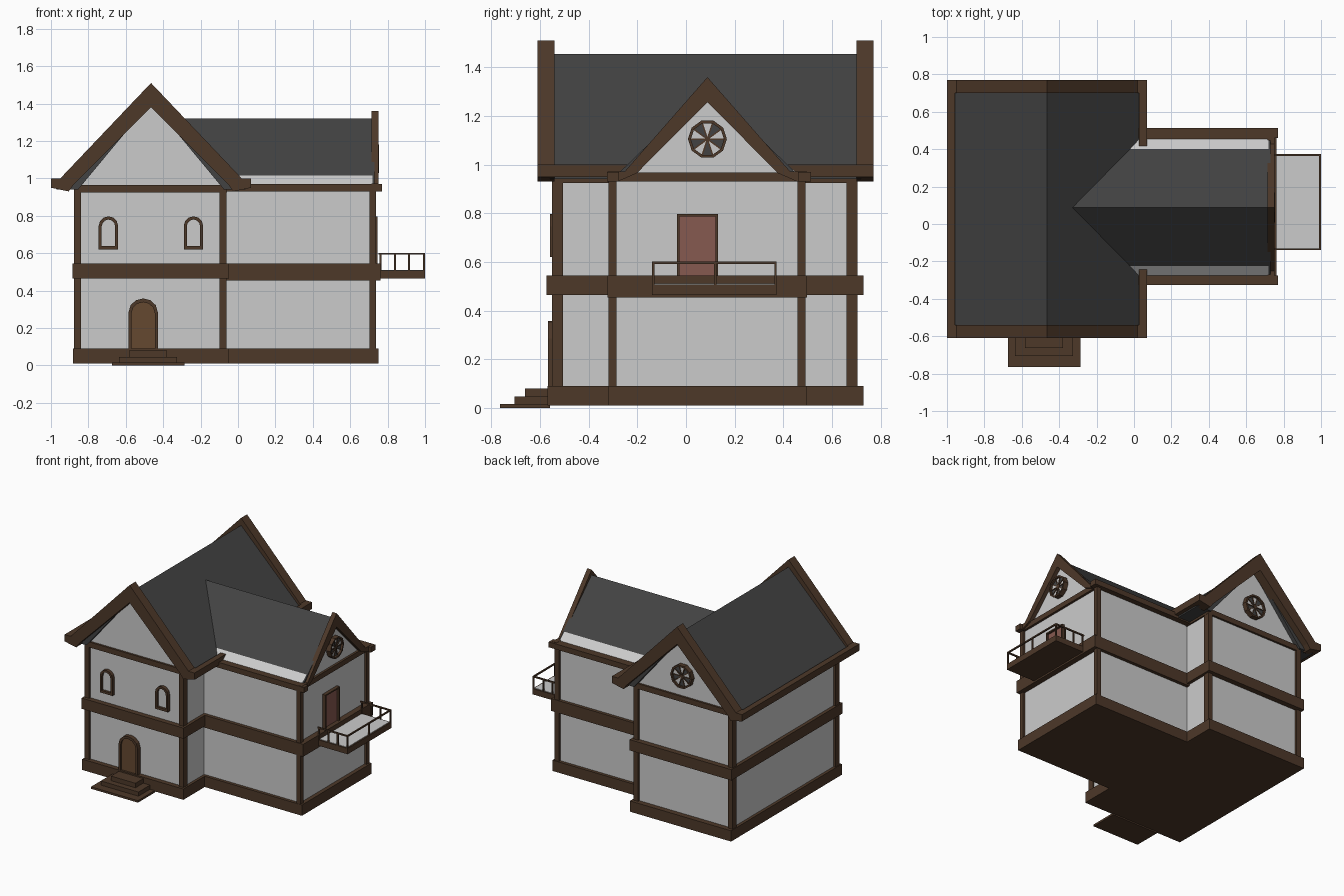
import bpy, bmesh
from math import sin, cos, pi

if "Cube" in bpy.data.objects:
    bpy.data.objects.remove(bpy.data.objects["Cube"])


def material(name, r, g, b):
    m = bpy.data.materials.new(name)
    m.diffuse_color = (r, g, b, 1)
    m.use_nodes = True
    m.node_tree.nodes["Principled BSDF"].inputs["Base Color"].default_value = m.diffuse_color
    return m


TIMBER = material("timber", 0.075, 0.04, 0.022)
SLATE = material("slate", 0.055, 0.055, 0.055)
OAK = material("oak", 0.13, 0.065, 0.03)
RED = material("red_wood", 0.24, 0.10, 0.08)


def prisms(name, polys, axis, a, b, mat=None):
    """Extrude 2D outlines (u, z) along x or y from a to b."""
    bm = bmesh.new()
    place = (lambda u, v, d: (d, u, v)) if axis == 'x' else (lambda u, v, d: (u, d, v))
    for poly in polys:
        lo = [bm.verts.new(place(u, v, a)) for u, v in poly]
        hi = [bm.verts.new(place(u, v, b)) for u, v in poly]
        bm.faces.new(lo)
        bm.faces.new(hi[::-1])
        n = len(poly)
        for i in range(n):
            j = (i + 1) % n
            bm.faces.new((lo[i], hi[i], hi[j], lo[j]))
    bmesh.ops.recalc_face_normals(bm, faces=bm.faces)
    me = bpy.data.meshes.new(name)
    bm.to_mesh(me)
    bm.free()
    ob = bpy.data.objects.new(name, me)
    bpy.context.collection.objects.link(ob)
    if mat:
        me.materials.append(mat)
    return ob


def box(name, x0, x1, y0, y1, z0, z1, mat=None):
    return prisms(name, [[(x0, z0), (x1, z0), (x1, z1), (x0, z1)]], 'y', y0, y1, mat)


def mirrored(half, c):
    """Close a half outline by mirroring it about u = c."""
    return [(c + u, z) for u, z in half] + [(c - u, z) for u, z in half[::-1] if u > 0]


def halves(half, c):
    return [[(c + s * u, z) for u, z in half] for s in (1, -1)]


def band(outer, inner, closed=True):
    n = len(outer)
    return [[outer[i], outer[(i + 1) % n], inner[(i + 1) % n], inner[i]]
            for i in range(n if closed else n - 1)]


def arch(c, w, z0, spring, top):
    """Five-sided arched opening outline."""
    arc = [(c + w * cos(pi * i / 6), spring + (top - spring) * sin(pi * i / 6)) for i in range(7)]
    return [(c + w, z0)] + arc + [(c - w, z0)]


MX, WY = -0.465, 0.088  # ridge lines of main block and wing

# Walls with gables
prisms("main_walls", [mirrored([(0, 1.44), (0.395, 1.02), (0.395, 0.03)], MX)], 'y', -0.535, 0.69)
prisms("wing_walls", [mirrored([(0, 1.30), (0.385, 0.95), (0.385, 0.03)], WY)], 'x', -0.3, 0.72)

# Base plinths, floor bands and top beams
for nm, z0, z1, e in (("plinth", 0.01, 0.09, 0.0), ("floor_band", 0.465, 0.545, 0.003)):
    box("main_" + nm, -0.882 - e, -0.05 + e, -0.57 - e, 0.73, z0, z1, TIMBER)
    box("wing_" + nm, -0.3, 0.75 + 4 * e, -0.32 - e, 0.497, z0 - 4 * e, z1, TIMBER)
box("main_top_beam", -0.877, -0.06, -0.55, 0.705, 0.925, 0.965, TIMBER)
box("wing_top_beam", -0.3, 0.737, -0.318, 0.492, 0.93, 0.968, TIMBER)

# Corner posts
for x in (-0.877, -0.1):
    for y in (-0.55, 0.66):
        box("main_post", x, x + 0.038, y, y + 0.045, 0.05, 0.95, TIMBER)
for y in (-0.318, 0.459):
    box("wing_post", 0.702, 0.737, y, y + 0.033, 0.05, 0.95, TIMBER)

# Roof slopes
prisms("main_roof", halves([(0, 1.455), (0.505, 0.955), (0.505, 0.94), (0.39, 0.94), (0, 1.41)], MX),
       'y', -0.56, 0.72, SLATE)
prisms("wing_roof", halves([(0, 1.32), (0.372, 0.958), (0.372, 0.94), (0.34, 0.94), (0, 1.28)], WY),
       'x', -0.38, 0.73, SLATE)

# Gable bargeboards
main_barge = halves([(0, 1.51), (0.485, 1.0), (0.535, 1.0), (0.535, 0.95), (0.44, 0.93),
                     (0.415, 0.965), (0, 1.38)], MX)
prisms("front_bargeboard", main_barge, 'y', -0.61, -0.54, TIMBER)
prisms("back_bargeboard", main_barge, 'y', 0.70, 0.77, TIMBER)
prisms("wing_bargeboard", halves([(0, 1.36), (0.34, 0.972), (0.41, 0.972), (0.41, 0.93), (0.37, 0.93),
                                  (0.29, 0.965), (0, 1.257)], WY), 'x', 0.715, 0.75, TIMBER)

# Eave trims, open where the wing joins the main roof
box("left_eave", -1.0, -0.958, -0.61, 0.77, 0.95, 1.0, TIMBER)
box("right_front_eave", 0.028, 0.07, -0.61, -0.2, 0.95, 1.0, TIMBER)
box("right_back_eave", 0.028, 0.07, 0.385, 0.77, 0.95, 1.0, TIMBER)
box("wing_front_eave", -0.07, 0.77, -0.325, -0.275, 0.93, 0.97, TIMBER)
box("wing_back_eave", -0.07, 0.77, 0.46, 0.513, 0.93, 0.97, TIMBER)


def round_window(name, c, z, r, axis, wall, out):
    n = 10
    ring = lambda q: [(c + q * cos(2 * pi * i / n), z + q * sin(2 * pi * i / n)) for i in range(n)]
    rim, pane = ring(r), ring(r * 0.85)
    prisms(name + "_rim", band(rim, pane), axis, wall, wall + out, TIMBER)
    wedges = [[(c, z), pane[i], pane[(i + 1) % n]] for i in range(n)]
    prisms(name + "_light_panes", wedges[::2], axis, wall, wall + out * 0.6)
    prisms(name + "_dark_panes", wedges[1::2], axis, wall, wall + out * 0.6, SLATE)
    bars = []
    for i in range(n):
        a = 2 * pi * i / n
        dx, dz = -0.003 * sin(a), 0.003 * cos(a)
        u, v = pane[i]
        bars.append([(c + dx, z + dz), (u + dx, v + dz), (u - dx, v - dz), (c - dx, z - dz)])
    prisms(name + "_spokes", bars, axis, wall, wall + out * 0.75, TIMBER)


round_window("wing_round_window", WY, 1.105, 0.08, 'x', 0.718, 0.037)
round_window("back_round_window", MX, 1.12, 0.088, 'y', 0.688, 0.037)

# Arched front windows
for c in (-0.693, -0.238):
    outer, inner = arch(c, 0.052, 0.62, 0.745, 0.797), arch(c, 0.036, 0.638, 0.742, 0.78)
    prisms("window_frame", band(outer, inner), 'y', -0.56, -0.53, TIMBER)
    prisms("window_pane", [inner], 'y', -0.542, -0.53)

# Arched front door
outer, inner = arch(-0.507, 0.078, 0.08, 0.285, 0.358), arch(-0.507, 0.062, 0.08, 0.28, 0.338)
prisms("front_door_frame", band(outer, inner, False), 'y', -0.567, -0.53, TIMBER)
prisms("front_door", [inner], 'y', -0.555, -0.53, OAK)

# Front steps
for x0, x1, y, z0, z1 in ((-0.673, -0.287, -0.765, 0.0, 0.015), (-0.635, -0.325, -0.705, 0.015, 0.046),
                          (-0.582, -0.38, -0.662, 0.046, 0.08)):
    box("front_step", x0, x1, y, -0.56, z0, z1, TIMBER)

# Balcony door
frame = [(-0.037, 0.5), (-0.037, 0.797), (0.132, 0.797), (0.132, 0.5)]
leaf = [(-0.026, 0.5), (-0.026, 0.787), (0.121, 0.787), (0.121, 0.5)]
prisms("balcony_door_frame", band(frame, leaf, False), 'x', 0.71, 0.745, TIMBER)
prisms("balcony_door", [leaf], 'x', 0.71, 0.73, RED)

# Balcony slab, floor and railing
box("balcony_slab", 0.74, 1.0, -0.14, 0.373, 0.465, 0.508, TIMBER)
box("balcony_floor", 0.74, 0.99, -0.13, 0.363, 0.5, 0.511)
T = 0.01
for y in (-0.14, 0.363):
    box("side_rail", 0.75, 1.0, y, y + T, 0.592, 0.602, TIMBER)
    for x in (0.757, 0.835, 0.91, 0.99):
        box("rail_post", x, x + T, y, y + T, 0.5, 0.6, TIMBER)
box("front_rail", 0.99, 1.0, -0.14, 0.373, 0.592, 0.602, TIMBER)
box("rail_post", 0.99, 1.0, 0.115, 0.125, 0.5, 0.6, TIMBER)
